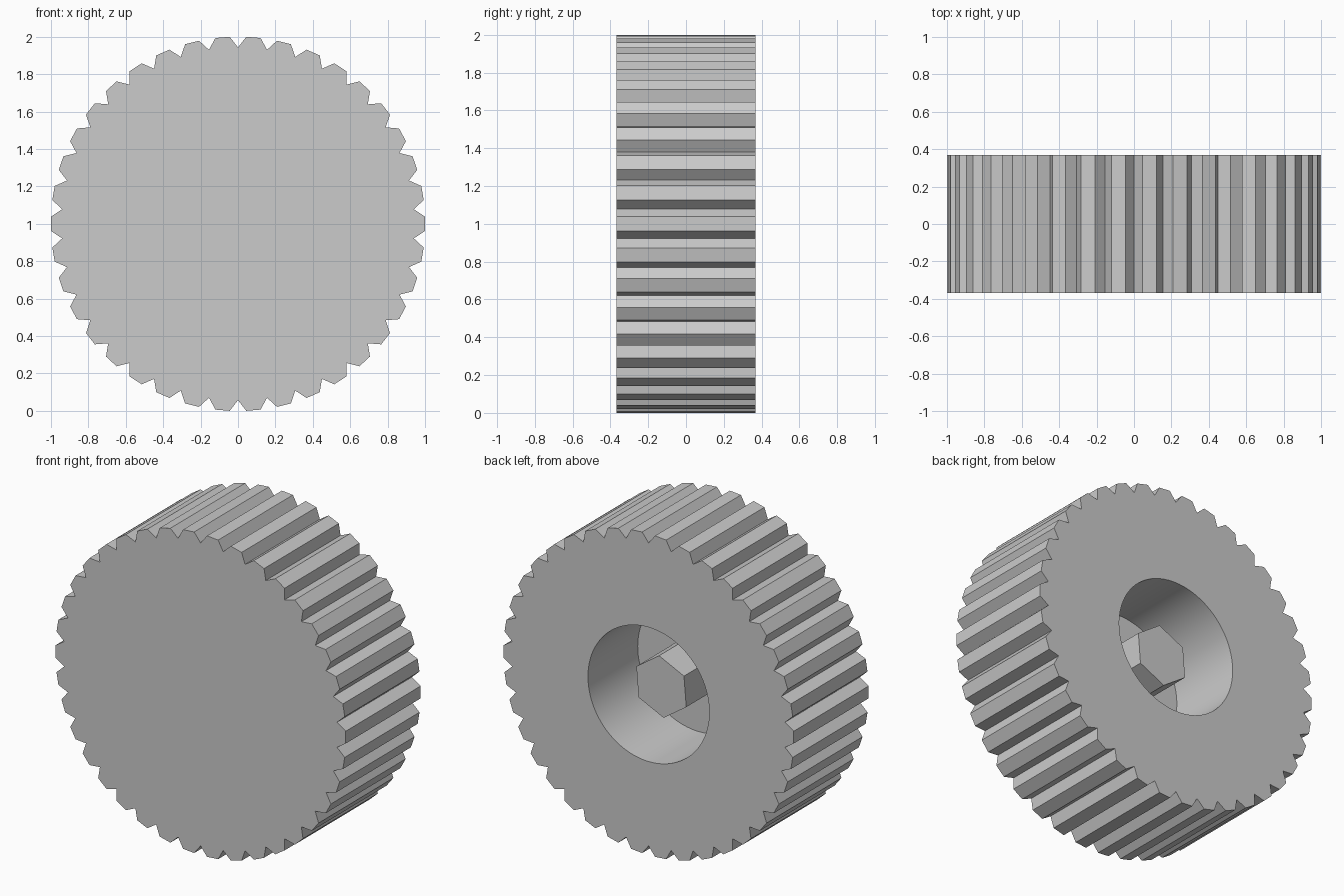
import bpy, bmesh, math
from mathutils import Vector

TEETH = 38
PITCH = 2 * math.pi / TEETH
HALF_DEPTH = 0.368
TIP_HALF_ANGLE = math.radians(2.2)
ROOT_RADIUS = 0.943
RECESS_RADIUS, RECESS_DEPTH = 0.418, 0.49
POST_RADIUS, POST_INSET = 0.19, 0.125

cube = bpy.data.objects.get("Cube")
if cube:
    bpy.data.objects.remove(cube, do_unlink=True)

grey = bpy.data.materials.new("plain_grey")
grey.use_nodes = True
colour = (0.6, 0.6, 0.6, 1.0)
grey.diffuse_color = colour
grey.node_tree.nodes["Principled BSDF"].inputs["Base Color"].default_value = colour


def polar(radius, angle, y):
    return Vector((radius * math.cos(angle), y, 1 + radius * math.sin(angle)))


def ring(bm, profile, y):
    """Closed loop of vertices from (radius, angle) pairs, with its edges."""
    verts = [bm.verts.new(polar(r, a, y)) for r, a in profile]
    edges = [bm.edges.new((v, verts[i - 1])) for i, v in enumerate(verts)]
    return verts, edges


def bridge(bm, a, b):
    for i in range(len(a)):
        bm.faces.new((a[i - 1], a[i], b[i], b[i - 1]))


def finish(name, bm):
    bmesh.ops.recalc_face_normals(bm, faces=bm.faces[:])
    mesh = bpy.data.meshes.new(name)
    bm.to_mesh(mesh)
    bm.free()
    mesh.materials.append(grey)
    obj = bpy.data.objects.new(name, mesh)
    bpy.context.collection.objects.link(obj)
    bpy.ops.object.select_all(action='DESELECT')
    obj.select_set(True)
    bpy.context.view_layer.objects.active = obj
    bpy.ops.object.shade_smooth_by_angle(angle=math.radians(30))
    return obj


# Toothed wheel: flat tips, sharp V valleys, solid front
tip = 1 / math.cos(TIP_HALF_ANGLE)
teeth = []
for i in range(TEETH):
    mid = i * PITCH
    teeth += [(tip, mid - TIP_HALF_ANGLE), (tip, mid + TIP_HALF_ANGLE),
              (ROOT_RADIUS, mid + PITCH / 2)]
circle = [(RECESS_RADIUS, 2 * math.pi * i / 96) for i in range(96)]

bm = bmesh.new()
front, _ = ring(bm, teeth, -HALF_DEPTH)
back, back_edges = ring(bm, teeth, HALF_DEPTH)
bridge(bm, front, back)
bm.faces.new(front)

# Round recess in the back
rim, rim_edges = ring(bm, circle, HALF_DEPTH)
floor, _ = ring(bm, circle, HALF_DEPTH - RECESS_DEPTH)
bridge(bm, rim, floor)
bm.faces.new(floor)
bmesh.ops.triangle_fill(bm, edges=back_edges + rim_edges, use_beauty=True,
                        normal=Vector((0, 1, 0)))
finish("gear_wheel", bm)

# Hexagonal post standing on the recess floor, turned by half a tooth
hexagon = [(POST_RADIUS, math.pi / 2 - PITCH / 2 + i * math.pi / 3)
           for i in range(6)]
bm = bmesh.new()
base, _ = ring(bm, hexagon, HALF_DEPTH - RECESS_DEPTH - 0.01)
end, _ = ring(bm, hexagon, HALF_DEPTH - POST_INSET)
bridge(bm, base, end)
bm.faces.new(base)
bm.faces.new(end)
finish("hex_post", bm)
